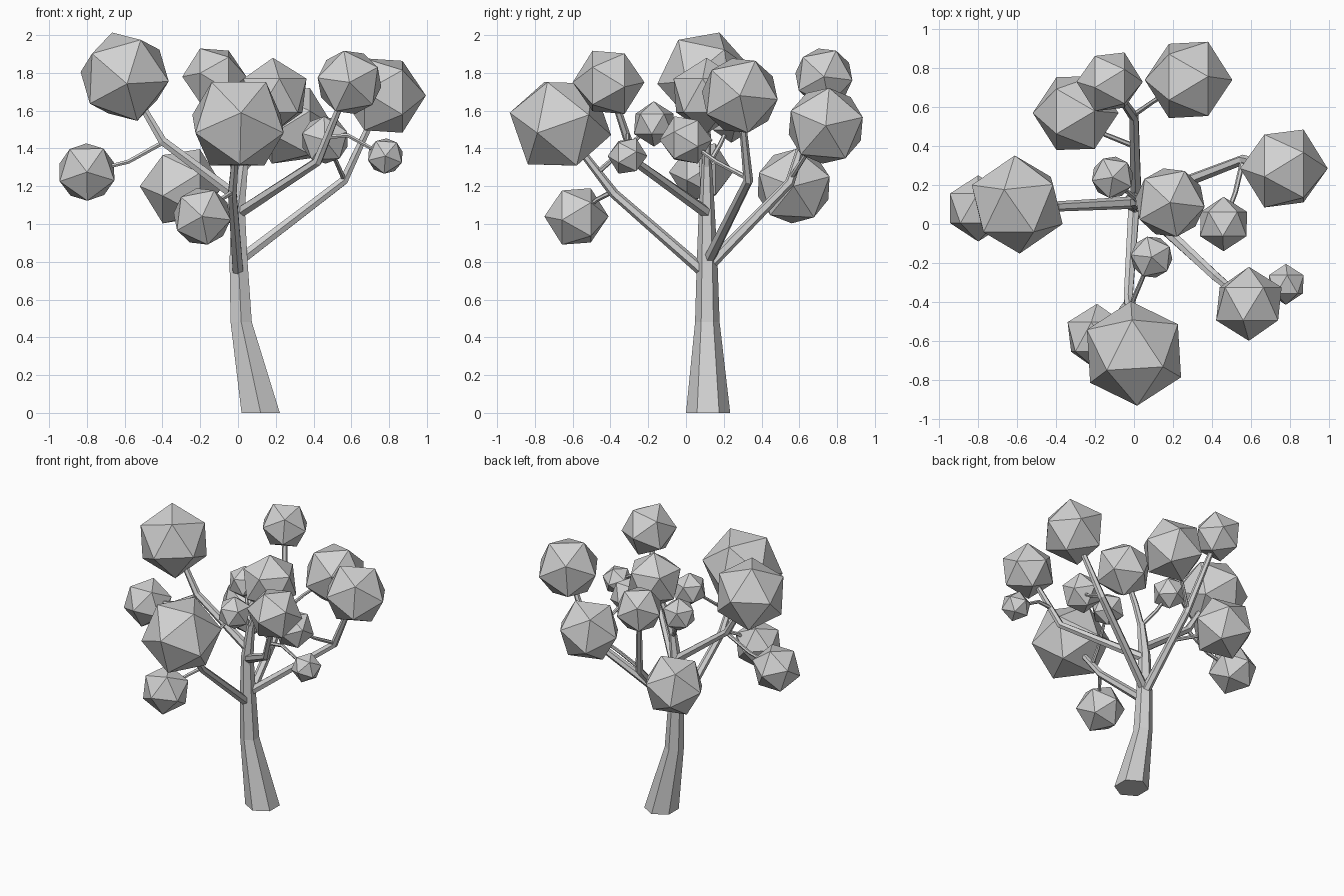
import bpy, bmesh
from math import cos, sin, tau, radians
from mathutils import Vector, Matrix

cube = bpy.data.objects.get("Cube")
if cube:
    bpy.data.objects.remove(cube)

grey = bpy.data.materials.new("plain_grey")
grey.use_nodes = True
grey.diffuse_color = (0.64, 0.64, 0.64, 1)
grey.node_tree.nodes["Principled BSDF"].inputs["Base Color"].default_value = (0.64, 0.64, 0.64, 1)


def finish(bm, name):
    mesh = bpy.data.meshes.new(name)
    bm.to_mesh(mesh)
    bm.free()
    mesh.materials.append(grey)
    obj = bpy.data.objects.new(name, mesh)
    bpy.context.collection.objects.link(obj)
    return obj


def limb(name, path, radii, level=False, sides=6):
    """Tapered six-sided tube through the path; level keeps its rings flat."""
    pts = [Vector(p) for p in path]
    bm = bmesh.new()
    rings = []
    for i, (p, r) in enumerate(zip(pts, radii)):
        before, after = pts[max(i - 1, 0)], pts[min(i + 1, len(pts) - 1)]
        along = Vector((0, 0, 1))
        if not level:
            along = sum(((b - a).normalized() for a, b in ((before, p), (p, after)) if a != b), Vector())
            along.normalize()
        u = (Vector((0, 1, 0)) - along * along.y).normalized()
        v = along.cross(u)
        rings.append([bm.verts.new(p + r * (u * cos(tau * k / sides) + v * sin(tau * k / sides)))
                      for k in range(sides)])
    for low, high in zip(rings, rings[1:]):
        for k in range(sides):
            n = (k + 1) % sides
            bm.faces.new((low[k], low[n], high[n], high[k]))
    bm.faces.new(rings[0][::-1])
    bm.faces.new(rings[-1])
    return finish(bm, name)


def leaf_ball(name, centre, radius, facing, spin):
    """Twenty-sided ball with one corner pointing along facing."""
    z = Vector(facing).normalized()
    up = Vector((0, 1, 0)) if z.z > 0.9 else Vector((0, 0, 1))
    x = up.cross(z).normalized()
    turn = Matrix((x, z.cross(x), z)).transposed().to_4x4()
    bm = bmesh.new()
    bmesh.ops.create_icosphere(bm, subdivisions=1, radius=radius)
    bm.transform(Matrix.Translation(centre) @ turn @ Matrix.Rotation(radians(spin), 4, 'Z'))
    return finish(bm, name)


FRONT, SIDE, TOP = (0, -1, 0), (1, 0, 0), (0, 0, 1)

# Leaf balls: centre, radius, corner direction, spin
balls = {
    "left_high": ((.59, -.41, 1.75), .19, FRONT, 100),
    "left_back": ((.77, .285, 1.68), .225, SIDE, 66),
    "left_middle": ((.46, 0, 1.445), .14, FRONT, 20),
    "left_small": ((.78, -.31, 1.36), .105, FRONT, 50),
    "front_large": ((0, -.665, 1.53), .275, (.06, -1, .22), -90),
    "front_low": ((-.19, -.58, 1.04), .17, FRONT, 65),
    "front_small": ((.09, -.17, 1.53), .12, TOP, 30),
    "right_large": ((-.6, .1, 1.78), .255, (.05, -1, -.15), 70),
    "right_low": ((-.8, .08, 1.275), .17, FRONT, 55),
    "back_high": ((-.125, .73, 1.78), .17, SIDE, 65),
    "back_large": ((.28, .74, 1.52), .225, SIDE, 85),
    "back_low": ((-.3, .57, 1.2), .22, SIDE, 15),
    "crown": ((.185, .11, 1.68), .2, TOP, 65),
    "crown_small": ((-.11, .24, 1.55), .12, TOP, 45),
}
for label, spec in balls.items():
    leaf_ball(label + "_leaf_ball", *spec)

# Leaning trunk
limb("trunk", [(.12, .117, 0), (.017, .113, .48), (.003, .112, .8), (0, .11, 1.08), (.03, .11, 1.32)],
     [.117, .065, .055, .042, .027], level=True)

# Main boughs, each ending inside its ball
boughs = {
    "left_high": [(.01, .11, 1.06), (.42, -.27, 1.33)],
    "left_back": [(.01, .12, .81), (.56, .33, 1.23)],
    "front_large": [(0, .09, .75), (-.03, -.38, 1.16)],
    "right_large": [(0, .11, 1.14), (-.4, .09, 1.44)],
    "back_high": [(.01, .14, .8), (0, .55, 1.22)],
}
for label, path in boughs.items():
    limb(label + "_bough", path + [balls[label][0]], [.032, .026, .016])

# Thin twigs branching from the boughs
twigs = {
    "left_middle": [(.56, .33, 1.24), (.52, .16, 1.33)],
    "left_small": [(.47, -.31, 1.46), (.58, -.31, 1.47)],
    "front_low": [(-.03, -.39, 1.17), (-.09, -.47, 1.13)],
    "front_small": [(-.02, -.46, 1.28), (0, -.38, 1.35)],
    "right_low": [(-.4, .09, 1.43), (-.58, .08, 1.33)],
    "back_large": [(0, .56, 1.25), (.1, .63, 1.36)],
    "back_low": [(0, .4, 1.07), (-.15, .46, 1.13)],
    "crown": [(.03, .11, 1.3), (.08, .11, 1.45)],
    "crown_small": [(.03, .11, 1.3), (-.05, .18, 1.42)],
}
for label, path in twigs.items():
    r = .024 if label == "crown" else .014
    limb(label + "_twig", path + [balls[label][0]], [r, r * .9, r * .7])
